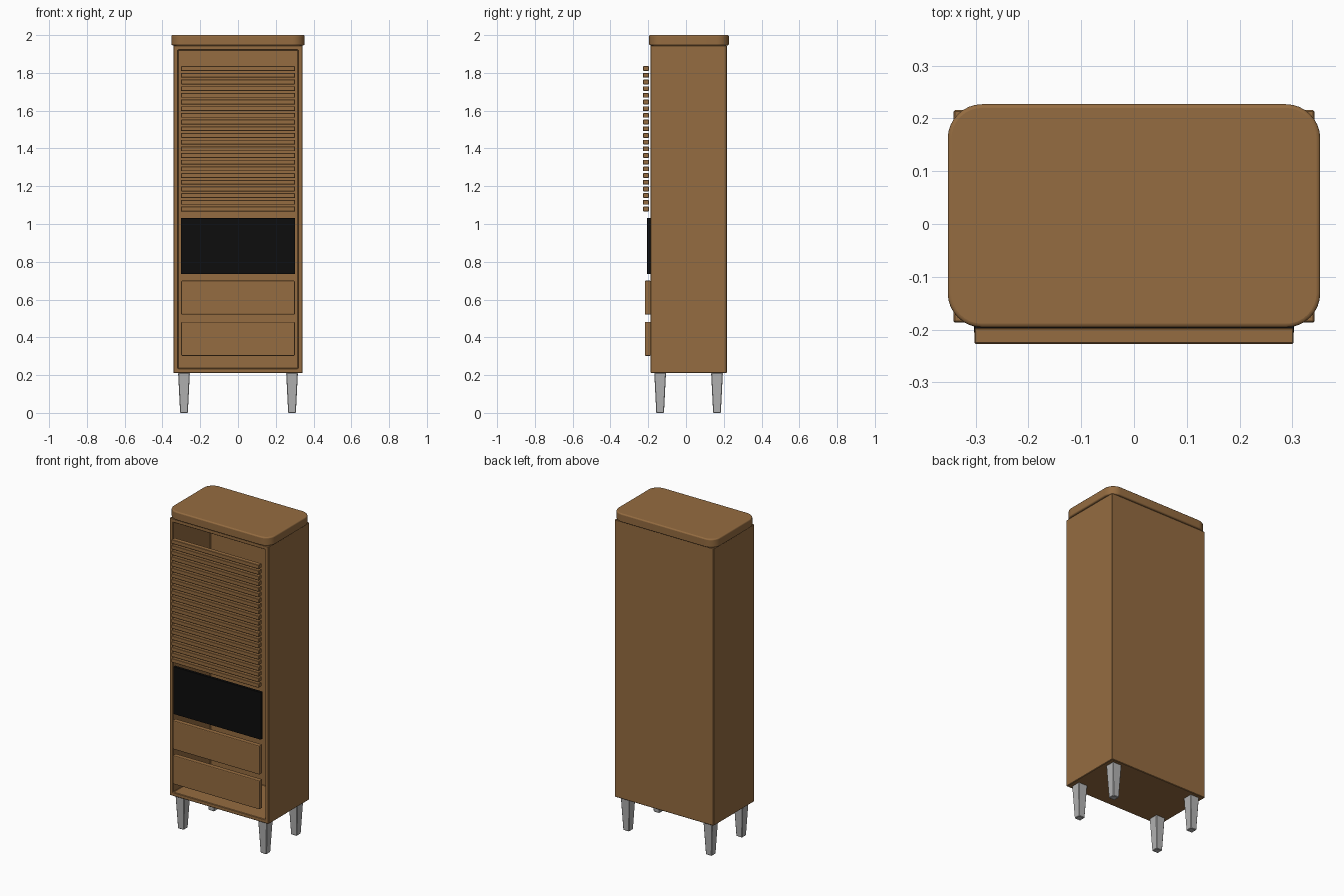
import bpy, bmesh, math
from mathutils import Vector

cube = bpy.data.objects.get("Cube")
if cube:
    bpy.data.objects.remove(cube, do_unlink=True)


def make_material(name, rgb, roughness):
    mat = bpy.data.materials.new(name)
    mat.use_nodes = True
    mat.diffuse_color = (*rgb, 1)
    bsdf = next(n for n in mat.node_tree.nodes if n.type == 'BSDF_PRINCIPLED')
    bsdf.inputs["Base Color"].default_value = (*rgb, 1)
    bsdf.inputs["Roughness"].default_value = roughness
    return mat


WOOD = make_material("warm wood", (0.30, 0.15, 0.052), 0.6)
BLACK = make_material("black glass", (0.004, 0.004, 0.004), 0.4)
METAL = make_material("grey metal", (0.45, 0.45, 0.45), 0.4)


def finish(name, bm, mat, bevel=0.0, segments=1):
    bmesh.ops.recalc_face_normals(bm, faces=bm.faces)
    mesh = bpy.data.meshes.new(name)
    bm.to_mesh(mesh)
    bm.free()
    mesh.materials.append(mat)
    obj = bpy.data.objects.new(name, mesh)
    bpy.context.collection.objects.link(obj)
    if bevel:
        mod = obj.modifiers.new("soft edges", 'BEVEL')
        mod.width = bevel
        mod.segments = segments
        mod.limit_method = 'ANGLE'
        mod.angle_limit = math.radians(40)
    return obj


def box_mesh(lo, hi):
    bm = bmesh.new()
    bmesh.ops.create_cube(bm, size=1)
    lo, hi = Vector(lo), Vector(hi)
    for v in bm.verts:
        v.co = Vector([(a + b) / 2 + c * (b - a) for a, b, c in zip(lo, hi, v.co)])
    return bm


def smooth(obj):
    bpy.ops.object.select_all(action='DESELECT')
    obj.select_set(True)
    bpy.context.view_layer.objects.active = obj
    bpy.ops.object.shade_smooth_by_angle(angle=math.radians(35))


# Hollow case, open at the front
bm = box_mesh((-0.342, -0.187, 0.21), (0.342, 0.216, 1.946))
bm.normal_update()
front = min(bm.faces, key=lambda f: f.calc_center_median().y)
bmesh.ops.inset_region(bm, faces=[front], thickness=0.034)
cavity = bmesh.ops.extrude_face_region(bm, geom=[front])
back_verts = [g for g in cavity["geom"] if isinstance(g, bmesh.types.BMVert)]
bmesh.ops.translate(bm, vec=(0, 0.369, 0), verts=back_verts)
if front.is_valid:
    bmesh.ops.delete(bm, geom=[front], context='FACES_ONLY')
finish("cabinet_case", bm, WOOD, 0.003)

# Overhanging top with rounded corners
bm = box_mesh((-0.353, -0.196, 1.946), (0.353, 0.227, 2.0))
uprights = [e for e in bm.edges if abs(e.verts[0].co.z - e.verts[1].co.z) > 0.01]
bmesh.ops.bevel(bm, geom=uprights, offset=0.065, segments=8, profile=0.5,
                affect='EDGES')
smooth(finish("cabinet_top", bm, WOOD, 0.007, 3))

# Row of horizontal slats in front of the upper opening
slat = finish("front_slats",
              box_mesh((-0.302, -0.227, 1.067), (0.302, -0.197, 1.092)), WOOD, 0.002)
rows = slat.modifiers.new("rows", 'ARRAY')
rows.count = 22
rows.use_relative_offset = False
rows.use_constant_offset = True
rows.constant_offset_displace = (0, 0, 0.0354)

# Black panel below the slats
finish("black_panel",
       box_mesh((-0.303, -0.206, 0.735), (0.303, -0.188, 1.031)), BLACK, 0.001)

# Drawer fronts
for name, z in (("lower_drawer", 0.302), ("upper_drawer", 0.52)):
    finish(name, box_mesh((-0.301, -0.218, z), (0.301, -0.187, z + 0.18)), WOOD, 0.005, 2)

# Square tapered legs
for side, x in (("left", 0.286), ("right", -0.286)):
    for end, y in (("front", -0.137), ("back", 0.164)):
        bm = box_mesh((x - 0.031, y - 0.031, 0), (x + 0.031, y + 0.031, 0.212))
        for v in bm.verts:
            if v.co.z < 0.1:
                v.co.x = x + (v.co.x - x) * 0.66
                v.co.y = y + (v.co.y - y) * 0.66
        finish(f"{end}_{side}_leg", bm, METAL, 0.003)
